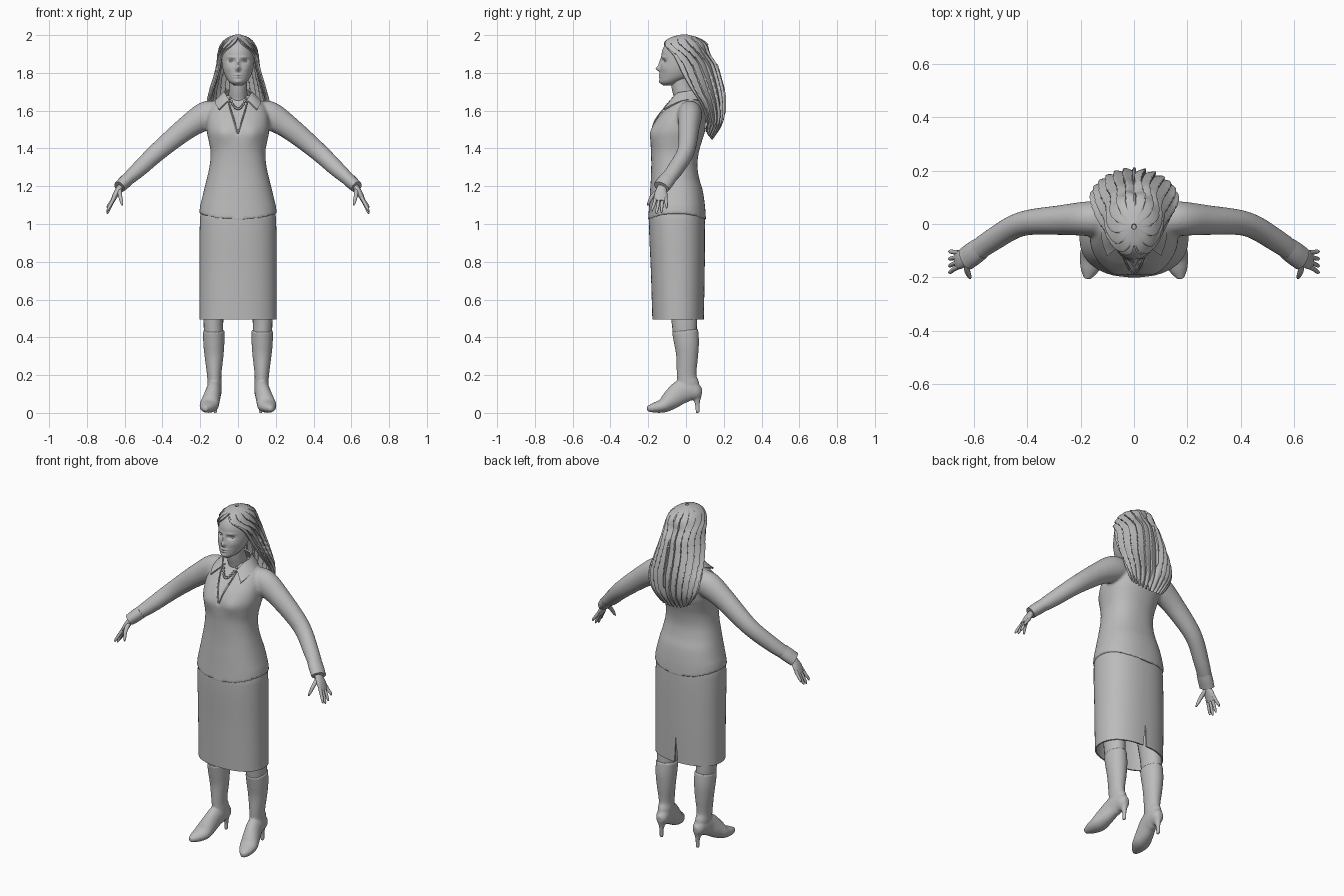
import bpy, bmesh, math
from mathutils import Vector, Matrix

if "Cube" in bpy.data.objects:
    bpy.data.objects.remove(bpy.data.objects["Cube"])

grey = bpy.data.materials.new("plain_grey")
grey.diffuse_color = (0.5, 0.5, 0.5, 1)
grey.use_nodes = True
grey.node_tree.nodes["Principled BSDF"].inputs["Base Color"].default_value = grey.diffuse_color


def sample(table, t):
    """Smooth interpolation of table rows keyed by their first value."""
    k = [r[0] for r in table]
    i = max(0, min(len(k) - 2, sum(1 for v in k if v <= t) - 1))
    h = k[i + 1] - k[i]
    u = (t - k[i]) / h

    def slope(j, c):
        a, b = max(j - 1, 0), min(j + 1, len(k) - 1)
        return (table[b][c] - table[a][c]) / (k[b] - k[a])
    return [(2*u**3 - 3*u*u + 1) * table[i][c] + (u**3 - 2*u*u + u) * h * slope(i, c)
            + (3*u*u - 2*u**3) * table[i+1][c] + (u**3 - u*u) * h * slope(i+1, c)
            for c in range(1, len(table[0]))]


def skin(bm, rings, closed=True, caps=True):
    vs = [[bm.verts.new(p) for p in r] for r in rings]
    n = len(vs[0])
    for a, b in zip(vs, vs[1:]):
        for i in range(n if closed else n - 1):
            j = (i + 1) % n
            bm.faces.new((a[i], a[j], b[j], b[i]))
    if caps:
        bm.faces.new(vs[0])
        bm.faces.new(vs[-1])


def body(bm, table, rows, cols, power=2.0, shape=None):
    """Stacked horizontal sections: z, half width, front y, back y."""
    rings = []
    for r in range(rows + 1):
        z = table[0][0] + (table[-1][0] - table[0][0]) * r / rows
        rx, yf, yb = sample(table, z)
        ring = []
        for c in range(cols):
            a = 2 * math.pi * c / cols
            s, k = math.sin(a), math.cos(a)
            p = Vector((rx * math.copysign(abs(s) ** (2 / power), s),
                        (yf + yb) / 2 + (yb - yf) / 2 * math.copysign(abs(k) ** (2 / power), k), z))
            ring.append(shape(p, a) if shape else p)
        rings.append(ring)
    skin(bm, rings)


def tube(bm, pts, hint, side=1, steps=5, cols=20):
    """Sweep an ellipse along points x, y, z, half size along hint, other half size."""
    table = [(i, *p) for i, p in enumerate(pts)]
    n = (len(pts) - 1) * steps
    data = [sample(table, i / steps) for i in range(n + 1)]
    pos = [Vector(d[:3]) for d in data]
    rings = []
    for i, d in enumerate(data):
        t = (pos[min(i + 1, n)] - pos[max(i - 1, 0)]).normalized()
        u = Vector(hint)
        u = (u - t * u.dot(t)).normalized()
        v = t.cross(u)
        ring = []
        for c in range(cols):
            a = 2 * math.pi * c / cols
            p = pos[i] + u * d[3] * math.cos(a) + v * d[4] * math.sin(a)
            ring.append((p.x * side, p.y, p.z))
        rings.append(ring)
    skin(bm, rings)


def finish(bm, name, mirror=False, voxel=0, smooth=0, solid=0, angle=45):
    bmesh.ops.remove_doubles(bm, verts=bm.verts, dist=0.0001)
    bmesh.ops.recalc_face_normals(bm, faces=bm.faces)
    me = bpy.data.meshes.new(name)
    bm.to_mesh(me)
    bm.free()
    ob = bpy.data.objects.new(name, me)
    bpy.context.collection.objects.link(ob)
    if voxel:
        m = ob.modifiers.new("blend", 'REMESH')
        m.mode, m.voxel_size = 'VOXEL', voxel
    if smooth:
        m = ob.modifiers.new("soften", 'SMOOTH')
        m.factor, m.iterations = 0.5, smooth
    if solid:
        m = ob.modifiers.new("thickness", 'SOLIDIFY')
        m.thickness, m.offset = solid, 0
    if mirror:
        ob.modifiers.new("both_sides", 'MIRROR').use_mirror_merge = False
    bpy.ops.object.select_all(action='DESELECT')
    ob.select_set(True)
    bpy.context.view_layer.objects.active = ob
    bpy.ops.object.convert(target='MESH')
    ob.data.materials.clear()
    ob.data.materials.append(grey)
    bpy.ops.object.shade_smooth_by_angle(angle=math.radians(angle))


def bump(p, feats):
    """Push front points outward around x, z with spreads and height."""
    d = sum(h * math.exp(-((p.x - x) / sx) ** 2 - ((p.z - z) / sz) ** 2) for x, z, sx, sz, h in feats)
    return Vector((p.x, p.y - d, p.z))


# jacket: torso and sleeves blended together
def jacket_shape(p, a):
    if p.z < 1.12:
        p.z += 0.036 * math.sin(a) ** 2 * (1.12 - p.z) / 0.1
    if math.cos(a) < 0:
        p = bump(p, [(s * 0.08, 1.48, 0.045, 0.05, 0.012) for s in (-1, 1)])
        if p.z > 1.48 and abs(p.x) < 0.05 * (p.z - 1.48) / 0.17:
            p.y += 0.014
    return p

bm = bmesh.new()
body(bm, [(1.02, .206, -.201, .106), (1.1, .198, -.195, .1), (1.18, .18, -.19, .088),
          (1.24, .165, -.186, .07), (1.31, .15, -.184, .06), (1.38, .145, -.185, .068),
          (1.44, .155, -.188, .085), (1.49, .165, -.186, .1), (1.55, .165, -.16, .105),
          (1.6, .155, -.12, .1), (1.65, .125, -.075, .08), (1.68, .07, -.055, .065)],
     90, 96, 2.3, jacket_shape)
for s in (-1, 1):
    tube(bm, [(.09, .02, 1.59, .06, .055), (.165, .02, 1.575, .065, .075), (.27, .015, 1.51, .056, .062),
              (.42, 0, 1.387, .046, .05), (.53, -.06, 1.285, .043, .042), (.615, -.12, 1.21, .04, .03)],
         (0, 1, 0), s, 8, 32)
finish(bm, "jacket", voxel=0.008, smooth=5, angle=50)

# sleeve cuffs
bm = bmesh.new()
tube(bm, [(.575, -.092, 1.245, .043, .035), (.6, -.11, 1.222, .045, .035), (.628, -.13, 1.196, .045, .032)], (0, 1, 0))
finish(bm, "cuff", mirror=True)

# collar wings folded around the neck
bm = bmesh.new()
top = [(0, 0, .068, 1.712), (1, .05, .05, 1.71), (2, .072, .0, 1.70), (3, .066, -.045, 1.69), (4, .048, -.078, 1.655)]
low = [(0, 0, .105, 1.655), (1, .075, .075, 1.655), (2, .115, .0, 1.655), (3, .118, -.06, 1.635), (4, .1, -.117, 1.605)]
skin(bm, [[Vector(sample(top, i / 5)).lerp(Vector(sample(low, i / 5)), k / 4) for k in range(5)]
          for i in range(21)], closed=False, caps=False)
finish(bm, "collar", mirror=True, solid=0.008)

# lapel edges of the open neckline
bm = bmesh.new()
tube(bm, [(.05, -.078, 1.655, .004, .004), (.04, -.118, 1.61, .004, .004),
          (.02, -.165, 1.545, .004, .004), (.001, -.185, 1.48, .003, .003)], (1, 0, 0), cols=8)
finish(bm, "lapel_edge", mirror=True)

# necklace beads
bm = bmesh.new()
for i in range(-6, 7):
    u = i / 6
    bmesh.ops.create_icosphere(bm, subdivisions=2, radius=0.007, matrix=Matrix.Translation(
        (.042 * u, -.116 + .045 * u * u, 1.61 + .055 * u * u)))
finish(bm, "necklace")

# skirt with a back slit
bm = bmesh.new()
rings = []
for r in range(33):
    z = 0.495 + 0.595 * r / 32
    rx, yf, yb = sample([(.49, .2, -.174, .09), (.75, .2, -.182, .095), (1.03, .197, -.192, .095), (1.09, .185, -.18, .085)], z)
    g = 0.035 * max(0, (0.63 - z) / 0.13)
    ring = []
    for c in range(81):
        a = g + (2 * math.pi - 2 * g) * c / 80
        s, k = math.sin(a), math.cos(a)
        ring.append((rx * math.copysign(abs(s) ** .87, s),
                     (yf + yb) / 2 + (yb - yf) / 2 * math.copysign(abs(k) ** .87, k), z))
    rings.append(ring)
skin(bm, rings, closed=False, caps=False)
finish(bm, "skirt", solid=0.008)

# legs
bm = bmesh.new()
tube(bm, [(.128, -.005, .4, .05, .062), (.13, -.01, .5, .053, .068), (.12, -.02, .65, .06, .075)], (1, 0, 0))
finish(bm, "leg", mirror=True)

# heeled boots
bm = bmesh.new()
tube(bm, [(.128, -.005, .437, .057, .07), (.128, .003, .37, .056, .066), (.127, .006, .3, .05, .058),
          (.126, .003, .2, .038, .052), (.124, .012, .15, .038, .058), (.122, .025, .1, .032, .05)], (1, 0, 0), cols=28)
tube(bm, [(.12, .084, .11, .016, .022), (.121, .06, .112, .033, .042), (.125, .015, .12, .039, .06),
          (.13, -.03, .108, .041, .062), (.143, -.08, .068, .047, .052), (.154, -.12, .039, .05, .038),
          (.167, -.17, .027, .035, .026), (.176, -.205, .022, .013, .014)], (1, 0, 0), cols=28)
tube(bm, [(.12, .055, .1, .025, .03), (.12, .06, .05, .012, .014), (.12, .062, 0, .011, .011)], (1, 0, 0))
finish(bm, "boot", mirror=True, voxel=0.006, smooth=4, angle=50)

# hands with four fingers and a thumb
bm = bmesh.new()
tube(bm, [(.6, -.11, 1.225, .025, .018), (.628, -.128, 1.188, .027, .017), (.648, -.133, 1.155, .035, .015),
          (.664, -.135, 1.122, .033, .011)], (0, 1, 0))
for y0, y1, z1 in [(-.16, -.18, 1.066), (-.142, -.156, 1.053), (-.124, -.13, 1.06), (-.107, -.103, 1.084)]:
    tube(bm, [(.655, y0, 1.14, .009, .01), (.675, (y0 + y1) / 2, (1.14 + z1) / 2, .0085, .009),
              (.688, y1, z1 + .012, .007, .007), (.692, y1, z1, .003, .003)], (0, 1, 0), cols=10)
tube(bm, [(.627, -.135, 1.185, .014, .013), (.624, -.175, 1.15, .011, .011),
          (.616, -.196, 1.115, .008, .008), (.612, -.203, 1.098, .003, .003)], (0, 1, 0), cols=10)
finish(bm, "hand", mirror=True)

# neck
bm = bmesh.new()
tube(bm, [(0, .01, 1.58, .062, .065), (0, 0, 1.66, .052, .06), (0, -.02, 1.72, .048, .055), (0, -.03, 1.79, .048, .055)], (1, 0, 0), cols=28)
finish(bm, "neck")

# head with sculpted face
features = [(0, 1.822, .011, .013, .021), (0, 1.85, .009, .026, .011), (0, 1.79, .022, .005, .006),
            (0, 1.777, .018, .005, .006), (0, 1.753, .02, .012, .007)]
for s in (-1, 1):
    features += [(s * .034, 1.862, .018, .011, -.013), (s * .034, 1.883, .022, .007, .004), (s * .05, 1.825, .02, .018, .004)]
bm = bmesh.new()
body(bm, [(1.733, .02, -.12, -.06), (1.75, .044, -.135, -.03), (1.78, .066, -.138, .03), (1.82, .08, -.136, .06),
          (1.87, .087, -.131, .09), (1.92, .083, -.125, .1), (1.96, .066, -.1, .085),
          (1.983, .04, -.06, .05), (1.99, .01, -.02, .01)], 110, 110, 2.0,
     lambda p, a: bump(p, features) if math.cos(a) < 0 else p)
finish(bm, "head", angle=60)

# eyes
bm = bmesh.new()
bmesh.ops.create_uvsphere(bm, u_segments=16, v_segments=10, radius=1,
                          matrix=Matrix.Translation((.034, -.104, 1.861)) @ Matrix.Diagonal((.015, .01, .007, 1)))
finish(bm, "eye", mirror=True)

# long swept-back hair with overlapping locks: z falls, then half width, centre y, depth, wrap angle
hair = [(-2.0, .008, -.01, .01, 3.14), (-1.985, .052, -.01, .068, 3.14), (-1.955, .084, -.005, .112, 2.9),
        (-1.9, .1, 0, .125, 2.2), (-1.85, .105, .01, .145, 1.95), (-1.8, .116, .02, .152, 1.85),
        (-1.7, .143, .045, .153, 1.65), (-1.62, .16, .075, .128, 1.52), (-1.53, .152, .095, .092, 1.42),
        (-1.46, .115, .1, .04, 1.35)]
bm = bmesh.new()
rings = []
for r in range(71):
    t = r / 70
    z = 2.0 - 0.54 * (0.4 * t * t + 0.6 * t) if r else 2.0
    rx, cy, ry, wrap = sample(hair, -z)
    fade = min(1, t * 4)
    ring = []
    for c in range(141):
        v = c / 70 - 1
        a = v * wrap
        lock = (abs(v) * 6.5 + 0.18 * math.sin(z * 17 + (2 if v > 0 else 0))) % 1
        off = fade * (0.02 * lock - 0.013)
        zz = z + t ** 4 * (0.04 * v * v + 0.012 * math.cos(lock * 6.28))
        ring.append(((rx + off) * math.sin(a), cy + (ry + off) * math.cos(a), zz))
    rings.append(ring)
skin(bm, rings, closed=False, caps=False)
finish(bm, "hair", solid=0.008, angle=40)
